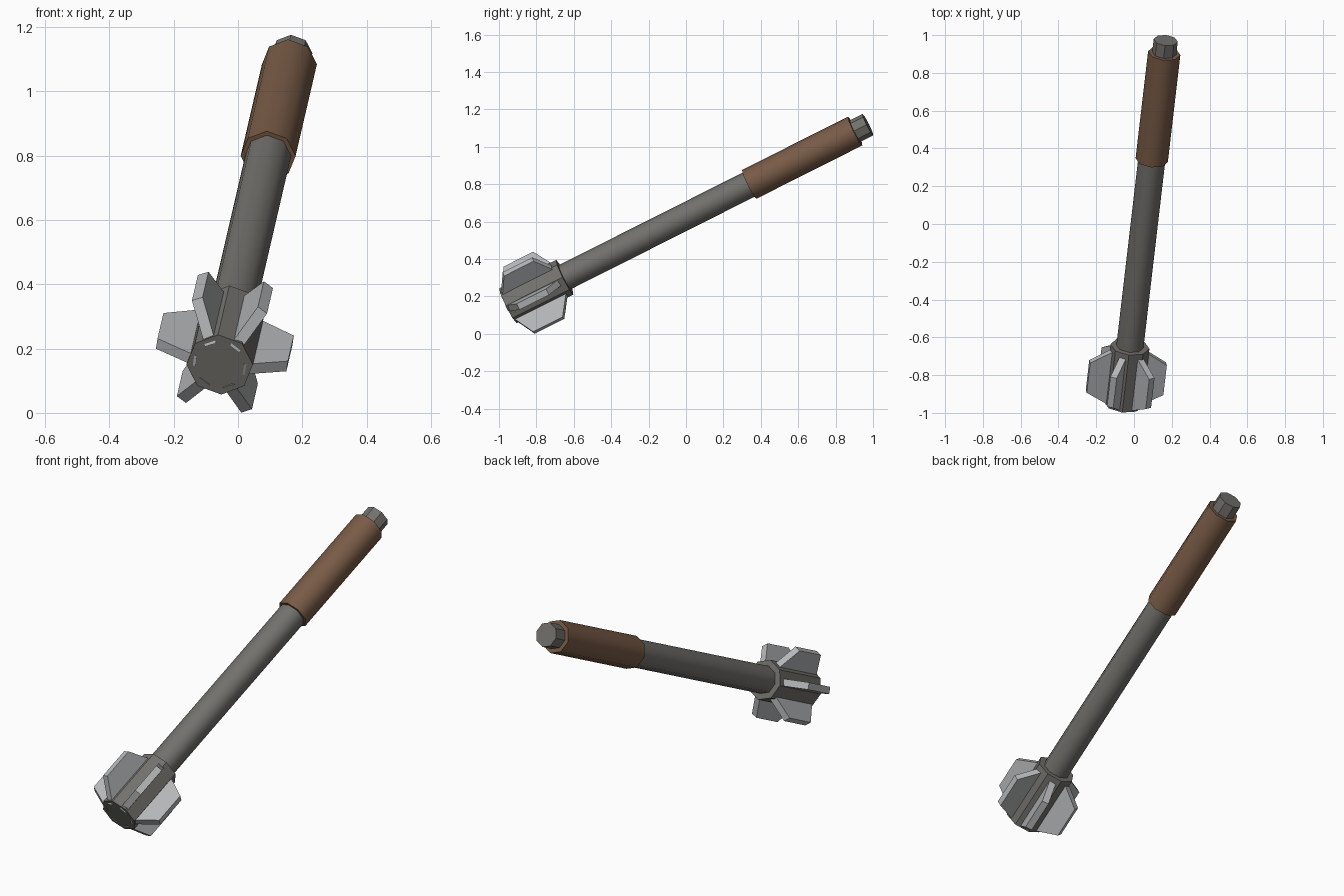
import bpy, bmesh
from math import radians, cos, sin, tau
from mathutils import Matrix, Vector

cube = bpy.data.objects.get("Cube")
if cube:
    bpy.data.objects.remove(cube, do_unlink=True)


def material(name, rgb):
    m = bpy.data.materials.new(name)
    m.use_nodes = True
    color = (*rgb, 1)
    m.diffuse_color = color
    m.node_tree.nodes["Principled BSDF"].inputs["Base Color"].default_value = color
    return m


dark_steel = material("dark steel", (0.17, 0.165, 0.152))
light_steel = material("light steel", (0.46, 0.47, 0.48))
leather = material("brown leather", (0.19, 0.105, 0.062))

# Tilted frame: local z runs along the weapon from head to pommel
axis = Vector((0.1038, 0.888, 0.447)).normalized()
side = axis.cross(Vector((0, 0, 1))).normalized()
up = side.cross(axis)
frame = Matrix((side, up, axis)).transposed().to_4x4()
frame.translation = (-0.057, -0.952, 0.150)


def make_object(name, bm, mat, smooth=False):
    bmesh.ops.recalc_face_normals(bm, faces=bm.faces)
    # The side/up/axis frame is left-handed if its determinant is negative
    bmesh.ops.transform(bm, matrix=frame, verts=bm.verts)
    if frame.determinant() < 0:
        bmesh.ops.reverse_faces(bm, faces=bm.faces)
    mesh = bpy.data.meshes.new(name)
    bm.to_mesh(mesh)
    bm.free()
    mesh.materials.append(mat)
    ob = bpy.data.objects.new(name, mesh)
    bpy.context.collection.objects.link(ob)
    if smooth:
        bpy.ops.object.select_all(action='DESELECT')
        ob.select_set(True)
        bpy.context.view_layer.objects.active = ob
        bpy.ops.object.shade_smooth_by_angle(angle=radians(50))
    return ob


def octagon_rod(name, radius, start, end, mat, smooth=False):
    bm = bmesh.new()
    rings = [[bm.verts.new((radius * cos(tau * i / 8), radius * sin(tau * i / 8), z))
              for i in range(8)] for z in (start, end)]
    for ring in rings:
        bm.faces.new(ring)
    for i in range(8):
        j = (i + 1) % 8
        bm.faces.new((rings[0][i], rings[0][j], rings[1][j], rings[1][i]))
    make_object(name, bm, mat, smooth)


def flange(name, angle):
    # Trapezoid plate in radius and length, extruded to its thickness
    outline = [(0.075, -0.004), (0.206, 0.068), (0.206, 0.245), (0.075, 0.325)]
    thickness = 0.036
    bm = bmesh.new()
    face = bm.faces.new([bm.verts.new((r, -thickness / 2, z)) for r, z in outline])
    result = bmesh.ops.extrude_face_region(bm, geom=[face])
    moved = [v for v in result["geom"] if isinstance(v, bmesh.types.BMVert)]
    bmesh.ops.translate(bm, verts=moved, vec=(0, thickness, 0))
    bmesh.ops.rotate(bm, verts=bm.verts, cent=(0, 0, 0),
                     matrix=Matrix.Rotation(angle, 3, 'Z'))
    make_object(name, bm, light_steel)


# Head core, shaft, grip and pommel
octagon_rod("head_core", 0.104, 0, 0.342, dark_steel)
octagon_rod("shaft", 0.072, 0.3, 1.5, dark_steel, True)
octagon_rod("grip", 0.086, 1.452, 2.09, leather, True)
octagon_rod("pommel", 0.064, 2.05, 2.166, dark_steel)

# Six flanges around the head
for k in range(6):
    flange(f"flange_{k + 1}", radians(60 * k - 11))
